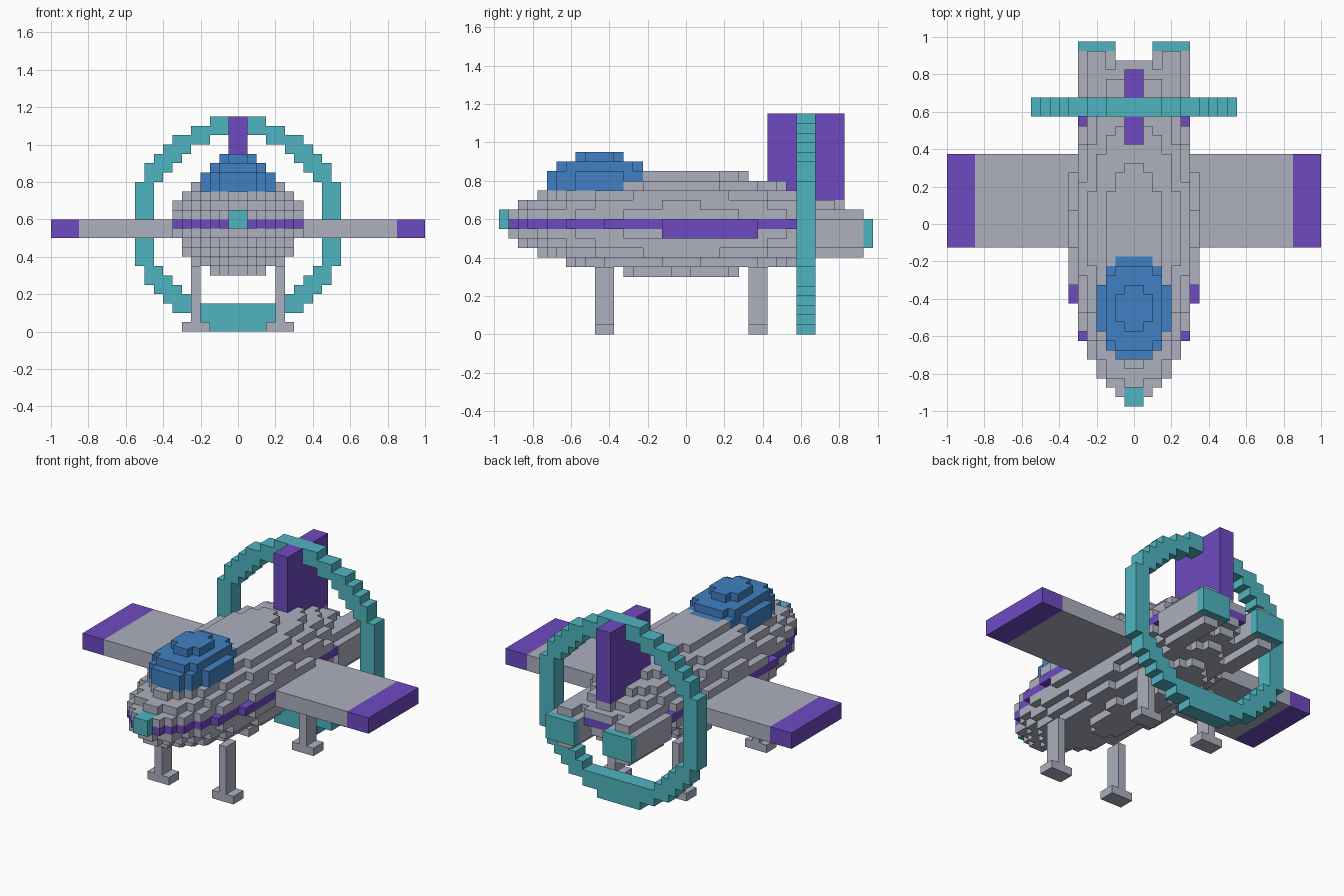
import bpy
import bmesh

cube = bpy.data.objects.get("Cube")
if cube:
    bpy.data.objects.remove(cube, do_unlink=True)

U = 0.05            # block size
Y0 = -0.975         # y of the first block row


def linear(c):
    c /= 255
    return c / 12.92 if c <= 0.04045 else ((c + 0.055) / 1.055) ** 2.4


def material(name, r, g, b):
    m = bpy.data.materials.new(name)
    col = (linear(r), linear(g), linear(b), 1)
    m.diffuse_color = col
    m.use_nodes = True
    bsdf = next(n for n in m.node_tree.nodes if n.type == 'BSDF_PRINCIPLED')
    bsdf.inputs["Base Color"].default_value = col
    bsdf.inputs["Roughness"].default_value = 0.8
    return m


COLOURS = {
    "grey": material("hull_grey", 173, 176, 190),
    "purple": material("trim_purple", 110, 74, 192),
    "teal": material("ring_teal", 79, 181, 193),
    "blue": material("canopy_blue", 64, 128, 194),
}

blocks = {}         # (i, j, k) -> (part, colour); later parts replace earlier


def fill(part, colour, xs, ys, zs, inside=None):
    """Fill a range of blocks; inside(x, y, z) tests the block centre and
    colour may be a function of the block index."""
    for i in range(*xs):
        for j in range(*ys):
            for k in range(*zs):
                if inside is None or inside(i + .5, j + .5, k + .5):
                    c = colour(i, j, k) if callable(colour) else colour
                    blocks[i, j, k] = (part, c)


# Rounded hull with a one-block stripe along the waist
def hull(x, y, z):
    return ((x / 7) ** 2 + ((y - 19) / 18) ** 2
            + 0.0533 * abs(z - 11.55) ** 1.75) <= 1.041


fill("fuselage", lambda i, j, k: "purple" if k == 11 else "grey",
     (-7, 7), (0, 39), (5, 18), hull)

# Wings with coloured tips
for side, xs in (("right", (-20, -6)), ("left", (6, 20))):
    fill(side + "_wing",
         lambda i, j, k: "purple" if i < -17 or i >= 17 else "grey",
         xs, (17, 27), (10, 12))

# Canopy
fill("canopy", "blue", (-4, 4), (4, 17), (13, 20),
     lambda x, y, z: (x / 4) ** 2 + ((y - 10.5) / 5.5) ** 2
     + 0.125 * (z - 16) ** 2 <= 1)

# Nose tip
fill("nose_tip", "teal", (-1, 1), (0, 2), (11, 13))

# Twin engines with glowing nozzles
for side, cx in (("right", -4), ("left", 4)):
    fill(side + "_engine", "grey", (cx - 3, cx + 3), (31, 38), (7, 14),
         lambda x, y, z: (x - cx) ** 2 + (z - 10.5) ** 2 < 2.2 ** 2)
    fill(side + "_nozzle", "teal", (cx - 2, cx + 2), (38, 39), (9, 12))

# Tail fin and the ring that passes through it
fill("tail_fin", "purple", (-1, 1), (28, 36), (14, 23))
fill("tail_ring", "teal", (-11, 11), (31, 33), (0, 23),
     lambda x, y, z: 9.45 < (x * x + (z - 11.5) ** 2) ** .5 < 11.4)
fill("tail_ring", "teal", (-4, 4), (31, 33), (2, 3))

# Four legs with wide feet
for end, j in (("front", 10), ("rear", 26)):
    for side, i in (("right", -5), ("left", 4)):
        leg = end + "_" + side + "_leg"
        fill(leg, "grey", (i, i + 1), (j, j + 2), (1, 7))
        fill(leg, "grey", (i - 1, i + 2), (j, j + 2), (0, 1))


def build(part):
    """Make one object from the exposed faces of the part's blocks."""
    bm = bmesh.new()
    verts = {}
    slots = []

    def vert(p):
        if p not in verts:
            verts[p] = bm.verts.new((p[0] * U, Y0 + p[1] * U, p[2] * U))
        return verts[p]

    for cell, (name, colour) in blocks.items():
        if name != part:
            continue
        if colour not in slots:
            slots.append(colour)
        for axis in range(3):
            a, b = (axis + 1) % 3, (axis + 2) % 3
            for step in (0, 1):
                near = list(cell)
                near[axis] += 1 if step else -1
                if tuple(near) in blocks:
                    continue
                ring = []
                for da, db in ((0, 0), (1, 0), (1, 1), (0, 1)):
                    p = list(cell)
                    p[axis] += step
                    p[a] += da
                    p[b] += db
                    ring.append(vert(tuple(p)))
                face = bm.faces.new(ring if step else ring[::-1])
                face.material_index = slots.index(colour)
    mesh = bpy.data.meshes.new(part)
    bm.to_mesh(mesh)
    bm.free()
    for colour in slots:
        mesh.materials.append(COLOURS[colour])
    bpy.context.collection.objects.link(bpy.data.objects.new(part, mesh))


for part in sorted({p for p, _ in blocks.values()}):
    build(part)
